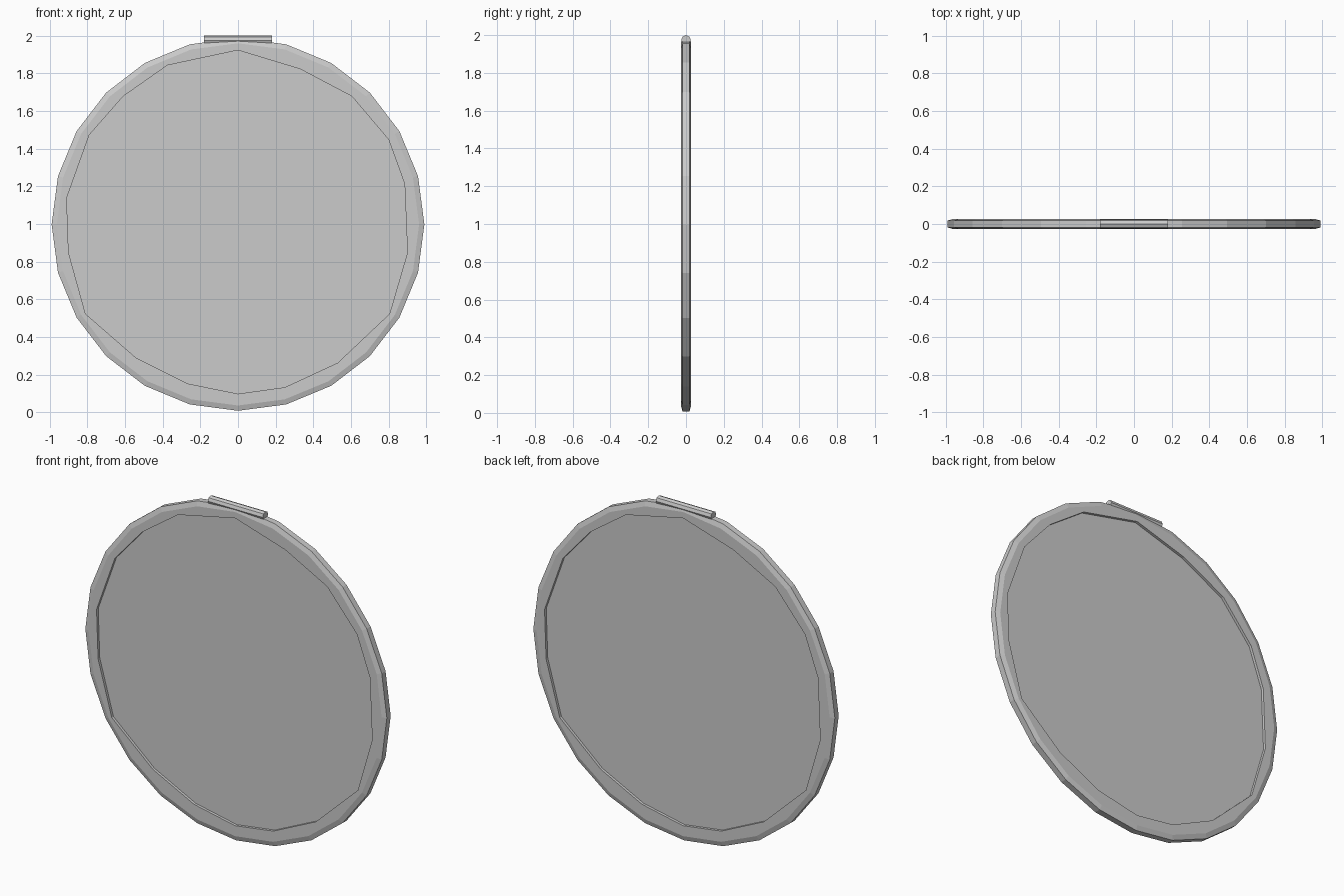
import bpy, bmesh, math
from mathutils import Matrix

if "Cube" in bpy.data.objects:
    bpy.data.objects.remove(bpy.data.objects["Cube"])

CZ = 0.998      # height of the disc centre
HALF = 0.027    # half thickness of the frame
FLOOR = 0.011   # half thickness of the recessed panel

# Hand-cut outline of the recess (x, z relative to the centre)
RECESS = [(0, .925), (.33, .825), (.605, .68), (.80, .45), (.885, .215), (.90, -.15),
          (.805, -.475), (.53, -.735), (.25, -.865), (0, -.90), (-.27, -.845),
          (-.54, -.71), (-.81, -.475), (-.90, -.15), (-.91, .14), (-.79, .475),
          (-.61, .68), (-.375, .845)]


def finish(bm, name):
    bmesh.ops.recalc_face_normals(bm, faces=bm.faces)
    me = bpy.data.meshes.new(name)
    bm.to_mesh(me)
    bm.free()
    ob = bpy.data.objects.new(name, me)
    bpy.context.collection.objects.link(ob)
    return ob


def circle(r, n=24):
    return [(r * math.sin(2 * math.pi * i / n), r * math.cos(2 * math.pi * i / n))
            for i in range(n)]


def ring(bm, pts, y):
    return [bm.verts.new((x, y, CZ + z)) for x, z in pts]


def edges_of(bm, loop):
    out = []
    for a, b in zip(loop, loop[1:] + loop[:1]):
        out.append(bm.edges.get((a, b)) or bm.edges.new((a, b)))
    return out


def bridge(bm, a, b):
    n = len(a)
    for i in range(n):
        j = (i + 1) % n
        bm.faces.new((a[i], a[j], b[j], b[i]))


# Frame with bevelled rim and a recessed panel on both faces
bm = bmesh.new()
rims = []
for s in (-1, 1):
    rim = ring(bm, circle(.99), s * .018)
    shoulder = ring(bm, circle(.962), s * HALF)
    pts = [(-s * -1 * x * -1 if s > 0 else x, z) for x, z in RECESS]
    if s > 0:   # back outline is the front one turned half way round
        pts = [(-x, z) for x, z in RECESS]
    lip = ring(bm, pts, s * HALF)
    floor = ring(bm, pts, s * FLOOR)
    bridge(bm, rim, shoulder)
    bmesh.ops.triangle_fill(bm, use_beauty=True, normal=(0, s, 0),
                            edges=edges_of(bm, shoulder) + edges_of(bm, lip))
    bridge(bm, lip, floor)
    bm.faces.new(floor)
    rims.append(rim)
bridge(bm, *rims)
frame = finish(bm, "round_frame")

# Hinge barrel on the top edge
bm = bmesh.new()
bmesh.ops.create_cone(bm, cap_ends=True, segments=8, radius1=.025, radius2=.025, depth=.36,
                      matrix=Matrix.Translation((0, 0, 1.975)) @ Matrix.Rotation(math.pi / 2, 4, 'Y'))
finish(bm, "hinge_barrel")
